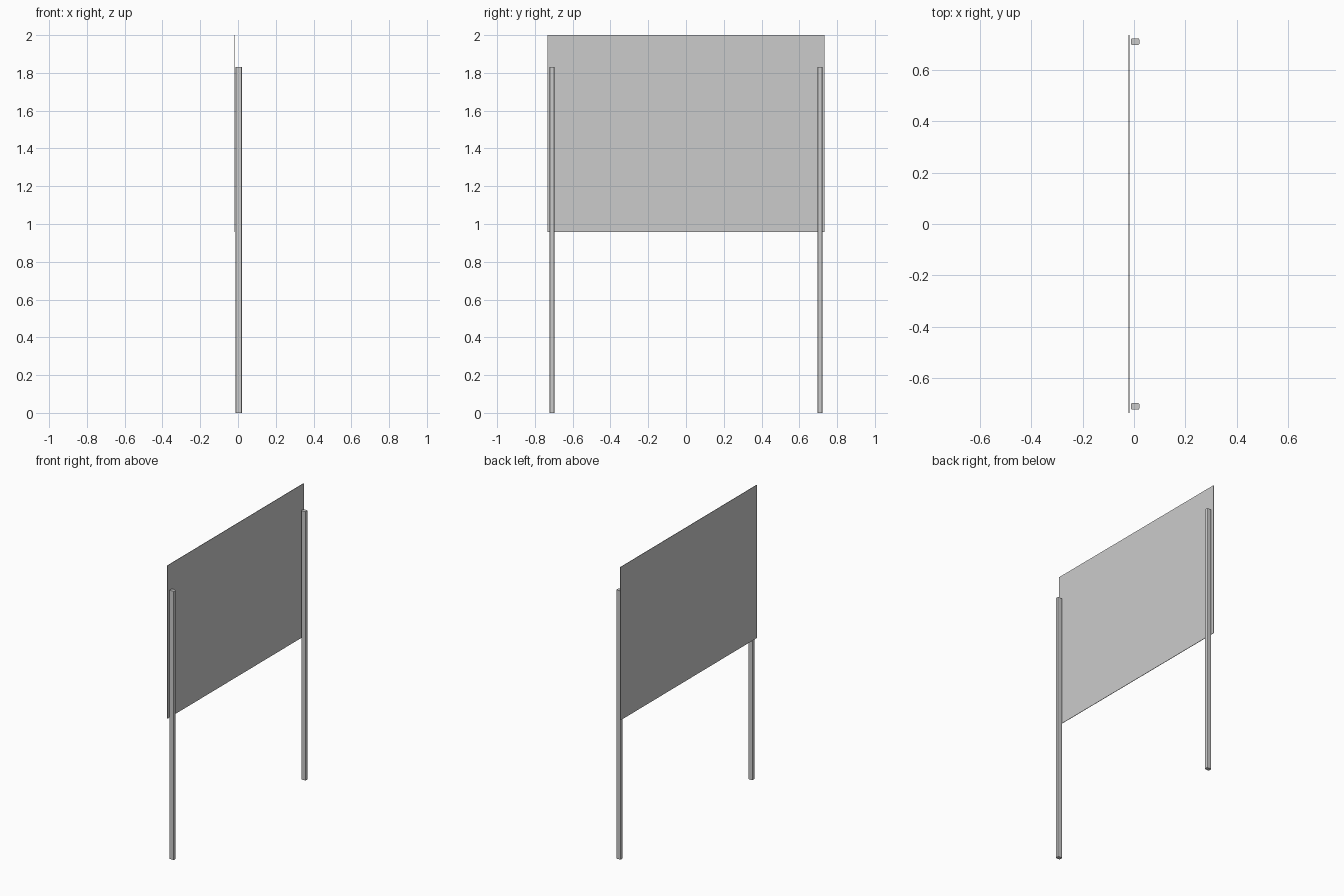
import bpy
import bmesh

cube = bpy.data.objects.get("Cube")
if cube:
    bpy.data.objects.remove(cube, do_unlink=True)

grey = bpy.data.materials.new("plain_grey")
grey.use_nodes = True
colour = (0.6, 0.6, 0.6, 1)
grey.diffuse_color = colour
grey.node_tree.nodes["Principled BSDF"].inputs["Base Color"].default_value = colour


def box(name, low, high, round_corners=0):
    """Box between two corners, with optional rounding of its upright edges."""
    bm = bmesh.new()
    bmesh.ops.create_cube(bm, size=1)
    for v in bm.verts:
        v.co = [(a + b) / 2 + c * (b - a) for a, b, c in zip(low, high, v.co)]
    if round_corners:
        upright = [e for e in bm.edges
                   if abs(e.verts[0].co.z - e.verts[1].co.z) > 0.1]
        bmesh.ops.bevel(bm, geom=upright, offset=round_corners, segments=2,
                        profile=0.5, affect='EDGES')
    mesh = bpy.data.meshes.new(name)
    bm.to_mesh(mesh)
    bm.free()
    mesh.materials.append(grey)
    obj = bpy.data.objects.new(name, mesh)
    bpy.context.collection.objects.link(obj)
    return obj


# Thin sign board
box("sign_board", (-0.021, -0.734, 0.957), (-0.018, 0.734, 2.0))

# Two upright posts behind the board
for name, y in (("front_post", -0.709), ("back_post", 0.709)):
    box(name, (-0.012, y - 0.0125, 0), (0.021, y + 0.0125, 1.83), 0.005)
